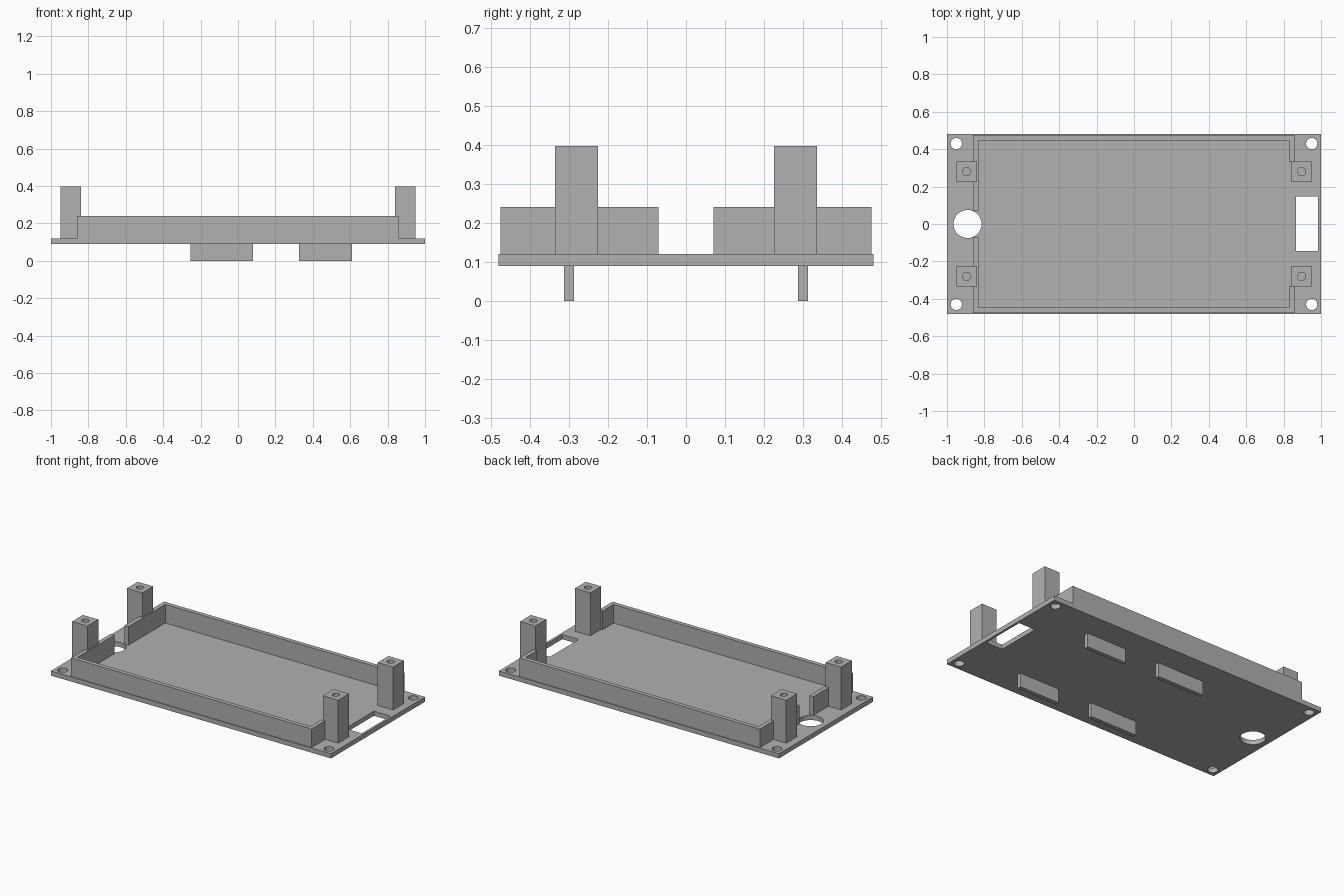
import bpy, bmesh, math

cube = bpy.data.objects.get("Cube")
if cube:
    bpy.data.objects.remove(cube, do_unlink=True)

grey = bpy.data.materials.new("mid_grey")
grey.use_nodes = True
colour = (0.44, 0.44, 0.44, 1)
grey.diffuse_color = colour
grey.node_tree.nodes["Principled BSDF"].inputs["Base Color"].default_value = colour

BOTTOM, TOP = 0.09, 0.12
WALL_TOP, POST_TOP = 0.24, 0.397


def prism(name, outline, z0, z1):
    """Extrude a counter-clockwise outline from z0 to z1."""
    bm = bmesh.new()
    face = bm.faces.new([bm.verts.new((x, y, z0)) for x, y in outline])
    new = bmesh.ops.extrude_face_region(bm, geom=[face])["geom"]
    bmesh.ops.translate(bm, vec=(0, 0, z1 - z0),
                        verts=[v for v in new if isinstance(v, bmesh.types.BMVert)])
    bmesh.ops.recalc_face_normals(bm, faces=bm.faces)
    mesh = bpy.data.meshes.new(name)
    bm.to_mesh(mesh)
    bm.free()
    mesh.materials.append(grey)
    obj = bpy.data.objects.new(name, mesh)
    bpy.context.collection.objects.link(obj)
    return obj


def rect(x0, x1, y0, y1):
    return [(x0, y0), (x1, y0), (x1, y1), (x0, y1)]


def circle(x, y, r, n=32):
    return [(x + r * math.cos(2 * math.pi * i / n),
             y + r * math.sin(2 * math.pi * i / n)) for i in range(n)]


def cut(obj, outlines, z0, z1):
    """Cut prism-shaped openings, then drop the cutters."""
    for outline in outlines:
        cutter = prism("cutter", outline, z0, z1)
        cutter.hide_render = True
        mod = obj.modifiers.new("opening", "BOOLEAN")
        mod.operation, mod.solver, mod.object = "DIFFERENCE", "EXACT", cutter
        bpy.ops.object.select_all(action="DESELECT")
        bpy.context.view_layer.objects.active = obj
        obj.select_set(True)
        bpy.ops.object.modifier_apply(modifier=mod.name)
        bpy.data.objects.remove(cutter, do_unlink=True)
    bpy.ops.object.shade_smooth_by_angle(angle=math.radians(30))


# Base plate with corner screw holes, round cable hole and rectangular slot
plate = prism("base_plate", rect(-1, 1, -0.48, 0.48), BOTTOM, TOP)
openings = [circle(sx * 0.95, sy * 0.43, 0.03) for sx in (-1, 1) for sy in (-1, 1)]
openings += [circle(-0.89, 0, 0.075), rect(0.867, 0.985, -0.145, 0.148)]
cut(plate, openings, 0, 0.2)

# Rim wall on each long side, returning along both ends
rim = [(-0.86, 0.07), (-0.832, 0.07), (-0.832, 0.447), (0.83, 0.447),
       (0.83, 0.335), (0.857, 0.335), (0.857, 0.475), (-0.86, 0.475)]

for side, s in (("back", 1), ("front", -1)):
    prism(side + "_rim", [(x, s * y) for x, y in rim], TOP, WALL_TOP)

    # Square posts with blind screw bores
    for end, x in (("left", 0.895), ("right", -0.895)):
        y = s * 0.28
        post = prism(f"{side}_{end}_post",
                     rect(x - 0.055, x + 0.055, y - 0.055, y + 0.055), TOP, POST_TOP)
        cut(post, [circle(x, y, 0.022)], 0.2, 0.5)

    # Locating tabs under the plate
    for end, x0, x1 in (("left", 0.325, 0.61), ("right", -0.255, 0.08)):
        y = s * 0.3
        prism(f"{side}_{end}_tab", rect(x0, x1, y - 0.013, y + 0.013), 0, BOTTOM)
